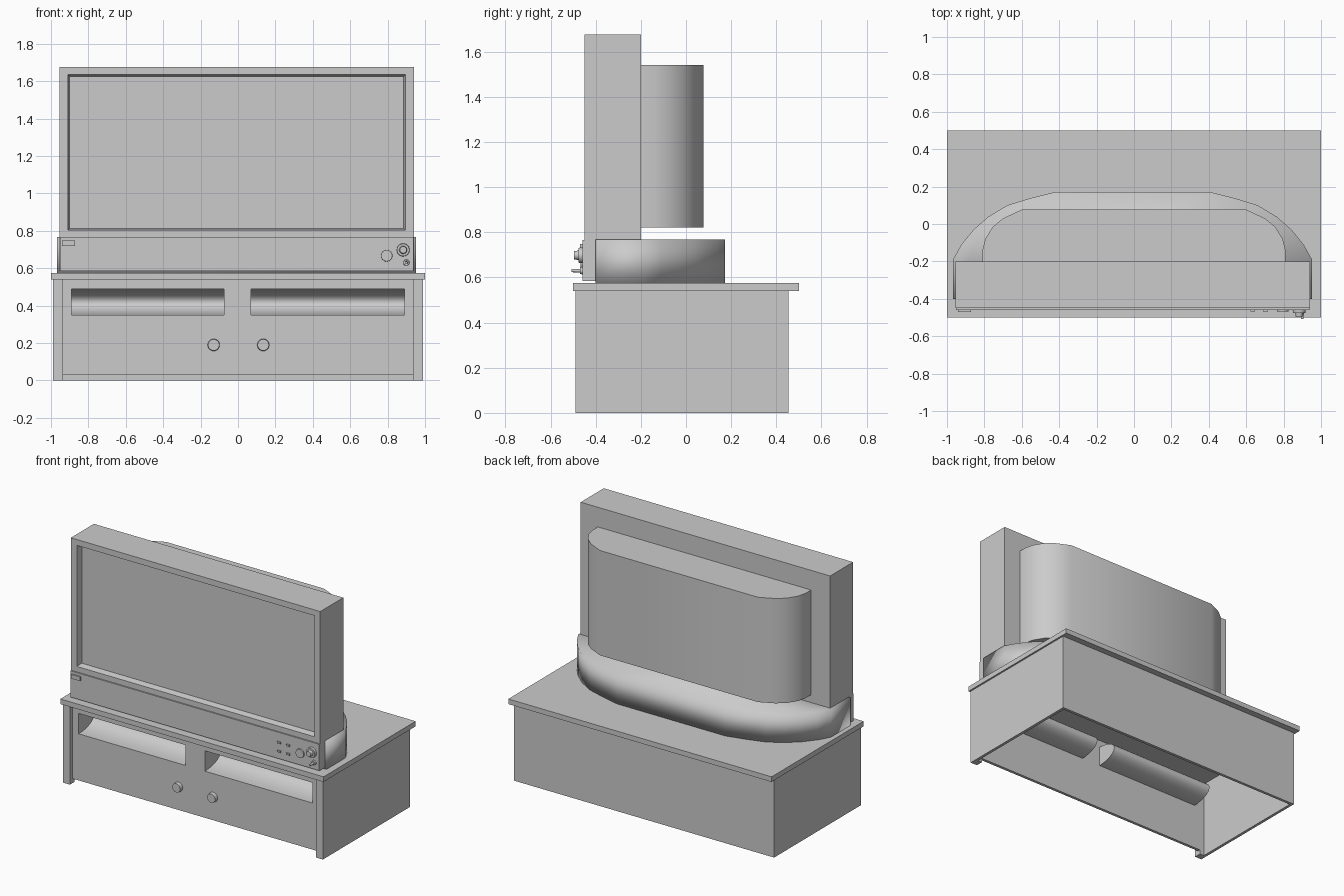
import bpy, bmesh, math
from mathutils import Matrix

if "Cube" in bpy.data.objects:
    bpy.data.objects.remove(bpy.data.objects["Cube"])

grey = bpy.data.materials.new("plain grey")
grey.diffuse_color = (0.6, 0.6, 0.6, 1)
grey.use_nodes = True
grey.node_tree.nodes["Principled BSDF"].inputs["Base Color"].default_value = grey.diffuse_color


def finish(name, bm, smooth=None):
    bmesh.ops.recalc_face_normals(bm, faces=bm.faces)
    me = bpy.data.meshes.new(name)
    bm.to_mesh(me)
    bm.free()
    me.materials.append(grey)
    ob = bpy.data.objects.new(name, me)
    bpy.context.collection.objects.link(ob)
    if smooth is not None:
        bpy.ops.object.select_all(action='DESELECT')
        ob.select_set(True)
        bpy.context.view_layer.objects.active = ob
        bpy.ops.object.shade_smooth_by_angle(angle=math.radians(smooth))
    return ob


def box(name, x, y, z, back_inset=0):
    """Box from ranges; the back face may be inset to give a tapered block."""
    bm = bmesh.new()
    bmesh.ops.create_cube(bm, size=1)
    for v in bm.verts:
        back = back_inset if v.co.y > 0 else 0
        sx, sz = (1 if v.co.x > 0 else -1), (1 if v.co.z > 0 else -1)
        v.co = (x[v.co.x > 0] - sx * back, y[v.co.y > 0], z[v.co.z > 0] - sz * back)
    return finish(name, bm)


def prism(name, outline, z0, z1, smooth=None):
    """Extrude a plan outline upward."""
    bm = bmesh.new()
    face = bm.faces.new([bm.verts.new((x, y, z0)) for x, y in outline])
    ext = bmesh.ops.extrude_face_region(bm, geom=[face])["geom"]
    bmesh.ops.translate(bm, vec=(0, 0, z1 - z0),
                        verts=[g for g in ext if isinstance(g, bmesh.types.BMVert)])
    return finish(name, bm, smooth)


def mirrored(half, cx=0.0):
    """Complete a plan outline from its right half, listed front to back."""
    return [(cx + x, y) for x, y in half] + [(cx - x, y) for x, y in reversed(half)]


def dial(name, x, z, r1, r2, y0, y1):
    """Round knob pointing to the front, tapering from r1 to r2."""
    bm = bmesh.new()
    m = Matrix.Translation((x, (y0 + y1) / 2, z)) @ Matrix.Rotation(math.pi / 2, 4, 'X')
    bmesh.ops.create_cone(bm, cap_ends=True, segments=24, radius1=r1, radius2=r2,
                          depth=abs(y1 - y0), matrix=m)
    return finish(name, bm, 35)


def cut(target, cutter):
    cutter.hide_render = True
    cutter.hide_viewport = True
    mod = target.modifiers.new("opening", 'BOOLEAN')
    mod.object = cutter
    mod.operation = 'DIFFERENCE'
    mod.solver = 'EXACT'


# Cabinet: top, three-sided shell open below, front posts and front panel
box("cabinet_top", (-1, 1), (-0.5, 0.5), (0.54, 0.575))
prism("cabinet_shell", [(-0.988, -0.48), (-0.988, 0.455), (0.988, 0.455), (0.988, -0.48),
                        (0.968, -0.48), (0.968, 0.435), (-0.968, 0.435), (-0.968, -0.48)], 0, 0.54)
for s, side in ((-1, "left"), (1, "right")):
    box("front_post_" + side, sorted((s * 0.935, s * 0.988)), (-0.49, -0.44), (0, 0.54))
panel = box("front_panel", (-0.936, 0.936), (-0.46, -0.44), (0.03, 0.54))

# Cabinet openings with curved troughs behind them, and door knobs
for x0, x1, side in ((-0.89, -0.075, "left"), (0.07, 0.89, "right")):
    cut(panel, box("slot_cutter_" + side, (x0, x1), (-0.6, -0.4), (0.35, 0.49)))
    bm = bmesh.new()
    rows = []
    for i in range(17):
        a = math.pi * (i / 16 - 0.5)
        y, z = -0.45 + 0.16 * math.cos(a), 0.42 + 0.07 * math.sin(a)
        rows.append([bm.verts.new((x, y, z)) for x in (x0, x1)])
    for p, q in zip(rows, rows[1:]):
        bm.faces.new((p[0], p[1], q[1], q[0]))
    for k in (0, 1):
        bm.faces.new([r[k] for r in rows])
    finish("slot_trough_" + side, bm, 40)
    dial("door_knob_" + side, -0.13 if side == "left" else 0.135, 0.19, 0.033, 0.03, -0.455, -0.485)

# Television cabinet with a recessed screen
CX = -0.008
body = box("television_body", (-0.955, 0.94), (-0.45, -0.2), (0.585, 1.675))
cut(body, box("screen_cutter", (-0.91, 0.895), (-0.452, -0.41), (0.803, 1.635), 0.01))
box("control_panel", (-0.953, 0.938), (-0.459, -0.445), (0.585, 0.766))

# Rear tube housing
prism("tube_housing", mirrored([(0.81, -0.205), (0.81, -0.14), (0.795, -0.08), (0.755, -0.015),
                                (0.7, 0.03), (0.6, 0.077)], 0), 0.82, 1.54, 40)

# Rounded base behind the control panel, softly shaded all over
prism("television_base", mirrored([(0.96, -0.4), (0.96, -0.19), (0.915, -0.11), (0.85, -0.03),
                                   (0.77, 0.04), (0.67, 0.1), (0.54, 0.14), (0.41, 0.172)], CX),
      0.575, 0.767, 120)

# Controls
box("power_button", (-0.94, -0.872), (-0.47, -0.455), (0.72, 0.748))
for i, x in enumerate((0.635, 0.703)):
    for j, z in enumerate((0.638, 0.698)):
        box(f"small_button_{i}_{j}", (x - 0.013, x + 0.013), (-0.467, -0.455), (z - 0.006, z + 0.006))
dial("round_dial", 0.795, 0.667, 0.031, 0.03, -0.455, -0.468)
dial("large_knob_rim", 0.883, 0.698, 0.035, 0.033, -0.455, -0.475)
dial("large_knob_grip", 0.883, 0.698, 0.022, 0.018, -0.47, -0.497)
dial("small_knob_rim", 0.9, 0.63, 0.017, 0.015, -0.455, -0.47)
dial("small_knob_stem", 0.9, 0.63, 0.008, 0.007, -0.465, -0.507)
